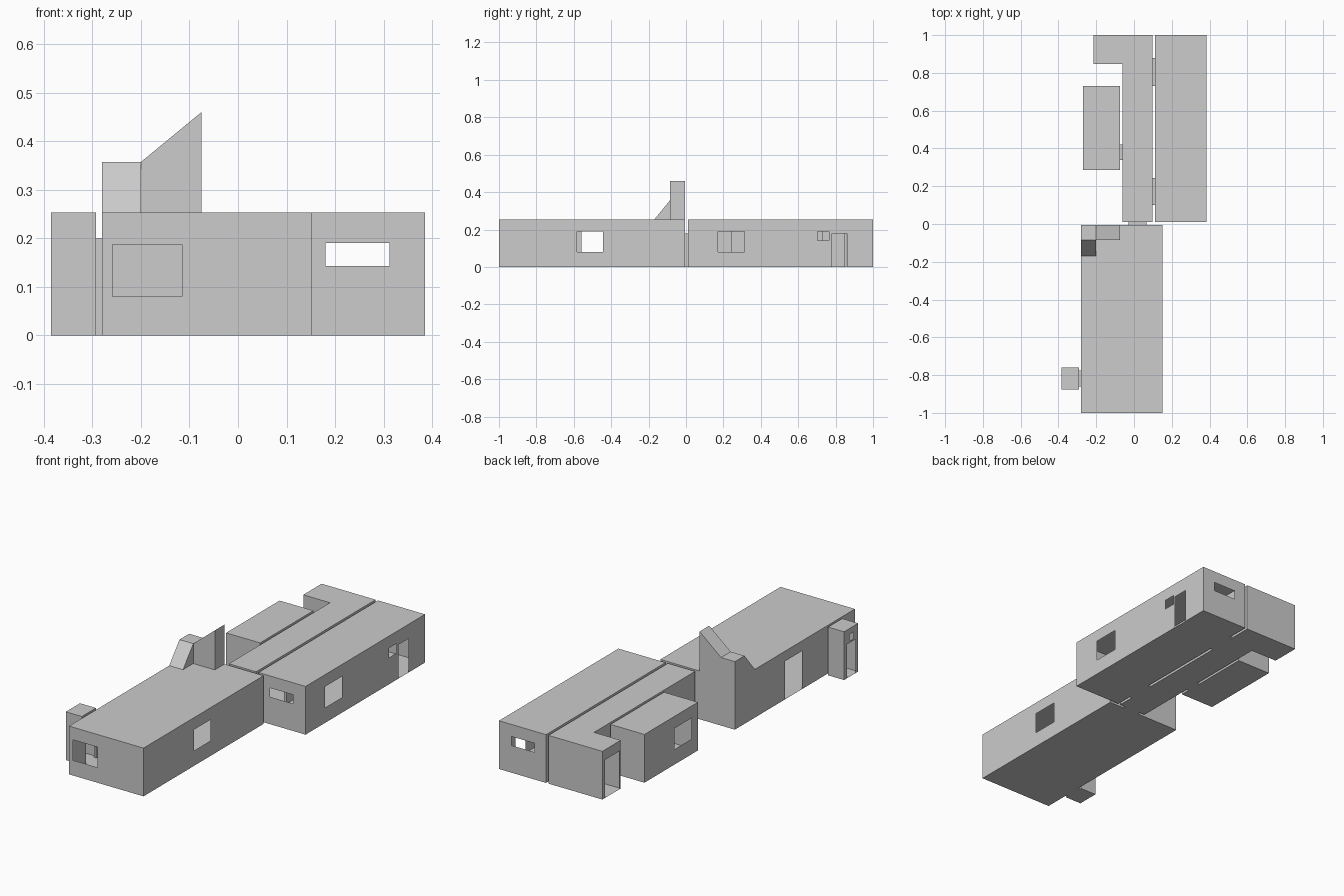
import bpy, bmesh
from mathutils import Vector

if "Cube" in bpy.data.objects:
    bpy.data.objects.remove(bpy.data.objects["Cube"])

H = 0.253          # storey height
DOOR = 0.2         # door head height

grey = bpy.data.materials.new("plain_grey")
grey.diffuse_color = (0.604, 0.604, 0.604, 1)
grey.use_nodes = True
grey.node_tree.nodes["Principled BSDF"].inputs["Base Color"].default_value = grey.diffuse_color


def finish(bm, name):
    bmesh.ops.remove_doubles(bm, verts=bm.verts[:], dist=1e-5)
    mesh = bpy.data.meshes.new(name)
    bm.to_mesh(mesh)
    bm.free()
    mesh.materials.append(grey)
    bpy.context.collection.objects.link(bpy.data.objects.new(name, mesh))


def face(bm, pts):
    bm.faces.new([bm.verts.new(p) for p in pts])


def panel(bm, o, u, v, w, h, holes=()):
    """Flat rectangle with rectangular holes (u0, u1, v0, v1); normal is u x v."""
    us = sorted({0, w} | {c for r in holes for c in r[:2]})
    vs = sorted({0, h} | {c for r in holes for c in r[2:]})
    for a, b in zip(us, us[1:]):
        for c, d in zip(vs, vs[1:]):
            mu, mv = (a + b) / 2, (c + d) / 2
            if any(r[0] < mu < r[1] and r[2] < mv < r[3] for r in holes):
                continue
            face(bm, [o + u * s + v * t for s, t in ((a, c), (b, c), (b, d), (a, d))])


def room(name, pts, openings, roof_holes=(), floor_holes=()):
    """Hollow room on a counter-clockwise footprint. openings: {wall index:
    [(from, to, z0, z1)]} along world x or y. Roof/floor holes: (x0, x1, y0, y1)."""
    bm = bmesh.new()
    Z = Vector((0, 0, 1))
    for i, p in enumerate(pts):
        q = pts[(i + 1) % len(pts)]
        o = Vector((*p, 0))
        d = Vector((*q, 0)) - o
        k = 0 if abs(d.x) > abs(d.y) else 1
        holes = []
        for a, b, z0, z1 in openings.get(i, ()):
            s = sorted((abs(a - p[k]), abs(b - p[k])))
            holes.append((s[0], s[1], z0, z1))
        panel(bm, o, d.normalized(), Z, d.length, H, holes)
    x0, x1 = min(p[0] for p in pts), max(p[0] for p in pts)
    y0, y1 = min(p[1] for p in pts), max(p[1] for p in pts)
    X, Y = Vector((1, 0, 0)), Vector((0, 1, 0))
    rh = [(a - x0, b - x0, c - y0, d - y0) for a, b, c, d in roof_holes]
    fh = [(c - y0, d - y0, a - x0, b - x0) for a, b, c, d in floor_holes]
    panel(bm, Vector((x0, y0, H)), X, Y, x1 - x0, y1 - y0, rh)
    panel(bm, Vector((x0, y0, 0)), Y, X, y1 - y0, x1 - x0, fh)
    return bm


def box(x0, x1, y0, y1):
    return [(x0, y0), (x1, y0), (x1, y1), (x0, y1)]


def passage(name, x0, x1, y0, y1, axis, h=DOOR):
    """Short open-ended door tunnel running along x or y."""
    bm = bmesh.new()
    c = [Vector((x, y, z)) for z in (0, h) for x, y in box(x0, x1, y0, y1)]
    sides = [(3, 2, 1, 0), (4, 5, 6, 7)]
    sides += [(0, 1, 5, 4), (2, 3, 7, 6)] if axis == "x" else [(1, 2, 6, 5), (3, 0, 4, 7)]
    for s in sides:
        face(bm, [c[i] for i in s])
    finish(bm, name)


# Front hall, with the stairwell opening in its roof
L, M, R = -0.28, -0.2, -0.075          # stairwell x stations
F, N, B = -0.17, -0.085, -0.005        # stairwell y stations
finish(room("front_hall", box(-0.28, 0.152, -1, B), {
    0: [(-0.258, -0.115, 0.08, 0.187)],
    1: [(-0.583, -0.443, 0.08, 0.19)],
    2: [(-0.03, 0.065, 0, 0.178)],
    3: [(-0.56, -0.42, 0, DOOR), (-0.86, -0.775, 0, DOOR)],
}, [(L, M, F, B), (M, R, N, B)]), "front_hall")

# Stairwell: slope, landing and second slope
S1, S2 = 0.357, 0.46
bm = bmesh.new()
for pts in (
    [(L, F, H), (M, F, H), (M, N, S1), (L, N, S1)],
    [(L, N, S1), (M, N, S1), (M, B, S1), (L, B, S1)],
    [(M, N, S1), (R, N, S2), (R, B, S2), (M, B, S1)],
    [(L, F, H), (L, N, S1), (L, B, S1), (L, B, H)],
    [(M, F, H), (M, N, H), (M, N, S1)],
    [(M, N, H), (R, N, H), (R, N, S2), (M, N, S1)],
    [(R, N, H), (R, B, H), (R, B, S2), (R, N, S2)],
    [(R, B, H), (L, B, H), (L, B, S1), (M, B, S1), (R, B, S2)],
):
    face(bm, pts)
finish(bm, "stairwell")

# Small porch on the left of the hall
finish(room("porch", box(-0.385, -0.292, -0.877, -0.76), {
    1: [(-0.86, -0.775, 0, DOOR)],
    3: [(-0.855, -0.785, 0, 0.178), (-0.838, -0.803, 0.188, 0.222)],
}), "porch")

# Long right-hand room
finish(room("right_room", box(0.112, 0.385, 0.01, 1), {
    0: [(0.18, 0.312, 0.143, 0.19)],
    1: [(0.17, 0.312, 0.08, 0.19), (0.703, 0.765, 0.14, 0.19), (0.78, 0.862, 0, 0.178)],
    2: [(0.18, 0.312, 0.143, 0.19)],
    3: [(0.1, 0.243, 0, DOOR), (0.73, 0.88, 0, DOOR)],
}), "right_room")

# L-shaped corridor
notch = [(-0.215, -0.06, 0.01, 0.848)]
finish(room("corridor", [(-0.06, 0.01), (0.098, 0.01), (0.098, 1), (-0.215, 1),
                         (-0.215, 0.848), (-0.06, 0.848)], {
    0: [(-0.03, 0.065, 0, 0.178)],
    1: [(0.1, 0.243, 0, DOOR), (0.73, 0.88, 0, DOOR)],
    3: [(0.857, 0.98, 0, DOOR)],
    5: [(0.34, 0.42, 0, DOOR)],
}, notch, notch), "corridor")

# Left-hand room
finish(room("left_room", box(-0.27, -0.073, 0.287, 0.73), {
    1: [(0.34, 0.42, 0, DOOR)],
    3: [(0.34, 0.48, 0.08, 0.19)],
}), "left_room")

# Door tunnels between rooms
passage("porch_passage", -0.292, -0.28, -0.86, -0.775, "x")
passage("hall_passage", -0.03, 0.065, B, 0.01, "y", 0.178)
passage("left_passage", -0.073, -0.06, 0.34, 0.42, "x")
passage("right_passage_front", 0.098, 0.112, 0.1, 0.243, "x")
passage("right_passage_back", 0.098, 0.112, 0.73, 0.88, "x")
